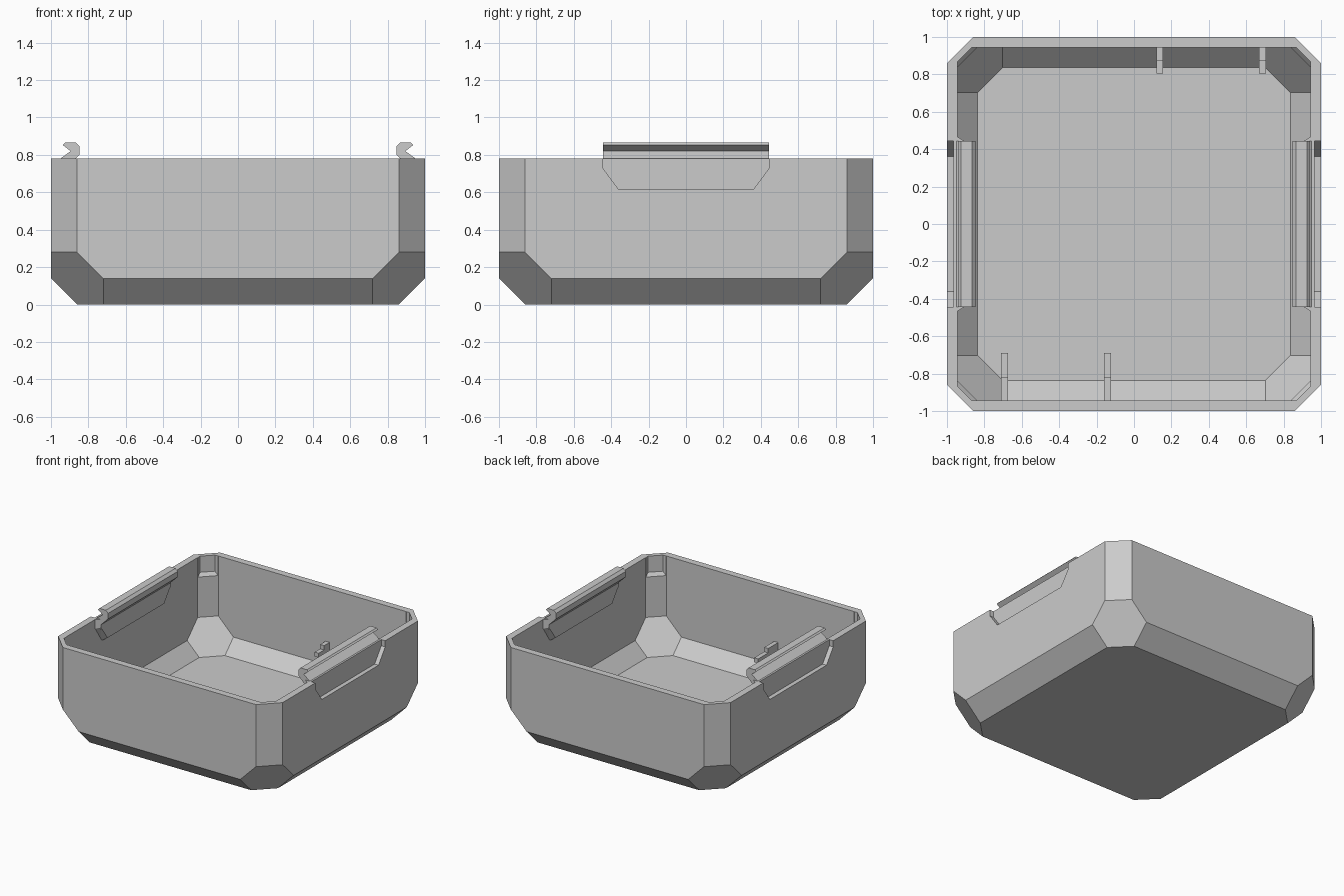
import bpy, bmesh
from mathutils import Vector

if "Cube" in bpy.data.objects:
    bpy.data.objects.remove(bpy.data.objects["Cube"])

grey = bpy.data.materials.new("plain grey")
grey.use_nodes = True
grey.diffuse_color = (0.6, 0.6, 0.6, 1)
grey.node_tree.nodes["Principled BSDF"].inputs["Base Color"].default_value = (0.6, 0.6, 0.6, 1)


def finish(bm, name):
    bmesh.ops.recalc_face_normals(bm, faces=bm.faces[:])
    mesh = bpy.data.meshes.new(name)
    bm.to_mesh(mesh)
    bm.free()
    mesh.materials.append(grey)
    obj = bpy.data.objects.new(name, mesh)
    bpy.context.scene.collection.objects.link(obj)
    return obj


def hull(name, points):
    """Convex solid around the points, with flat areas merged."""
    bm = bmesh.new()
    for p in points:
        bm.verts.new(p)
    bmesh.ops.convex_hull(bm, input=bm.verts[:])
    bmesh.ops.dissolve_limit(bm, angle_limit=0.01, verts=bm.verts[:], edges=bm.edges[:])
    return finish(bm, name)


def prism(name, outline, axis, start, end):
    """Extrude an outline along x or y."""
    bm = bmesh.new()
    place = (lambda u, v: (start, u, v)) if axis == "x" else (lambda u, v: (u, start, v))
    face = bm.faces.new([bm.verts.new(place(u, v)) for u, v in outline])
    new = bmesh.ops.extrude_face_region(bm, geom=[face])["geom"]
    step = Vector((end - start, 0, 0) if axis == "x" else (0, end - start, 0))
    bmesh.ops.translate(bm, vec=step, verts=[g for g in new if isinstance(g, bmesh.types.BMVert)])
    return finish(bm, name)


def corners(points):
    """Repeat points over the four corners and across the diagonals."""
    return [(sx * a, sy * b, z) for x, y, z in points for a, b in ((x, y), (y, x))
            for sx in (-1, 1) for sy in (-1, 1)]


def tub(name, inset, top):
    """Chamfered square solid, every face moved inwards by inset."""
    w, floor = 1 - inset, inset
    upright = 1.86 - inset * 2 ** 0.5
    lower = 0.86 - inset * 2 ** 0.5
    corner = 1.58 - inset * 3 ** 0.5
    zb = w - lower
    xf = lower + floor
    return hull(name, corners([(w, upright - w, top), (w, upright - w, upright - corner),
                               (w, corner - w + zb, zb), (xf, corner + floor - xf, floor)]))


def cut(target, cutter):
    mod = target.modifiers.new("cut", "BOOLEAN")
    mod.operation = "DIFFERENCE"
    mod.solver = "EXACT"
    mod.object = cutter
    bpy.context.view_layer.update()
    graph = bpy.context.evaluated_depsgraph_get()
    mesh = bpy.data.meshes.new_from_object(target.evaluated_get(graph))
    target.modifiers.clear()
    target.data = mesh
    bpy.data.objects.remove(cutter)


# Hollow tray
RIM = 0.78
tray = tub("tray", 0, RIM)
cut(tray, tub("cavity", 0.055, RIM + 0.2))

# Shallow relief at the top of the inside corners, with a sloping ledge
w = 0.944
cut(tray, hull("corner_relief", corners([(w, 1.78 - w, 0.62), (w, 1.81 - w, 0.65),
                                         (w, 1.81 - w, RIM + 0.1)])))

# Grip recess outside, thickened wall inside and snap rail on each side
grip = [(-0.445, 0.85), (-0.445, 0.73), (-0.36, 0.615), (0.36, 0.615), (0.445, 0.73), (0.445, 0.85)]
rail = [(0.95, 0.70), (0.95, 0.78), (0.895, 0.82), (0.937, 0.853), (0.925, 0.865), (0.867, 0.865),
        (0.847, 0.845), (0.847, 0.80), (0.865, 0.782), (0.91, 0.737), (0.91, 0.70)]
for side, s in (("left", 1), ("right", -1)):
    cut(tray, prism("grip_cutter", grip, "x", s * 0.965, s * 1.1))
    boss = []
    for x, grow in ((0.95, 0.025), (0.91, 0)):
        boss += [(s * x, sy * (y + grow), z) for sy in (-1, 1)
                 for y, z in ((0.445, RIM - 0.001), (0.445, 0.715 - grow / 2), (0.36, 0.60 - grow))]
    hull(side + "_wall_pad", boss)
    prism(side + "_snap_rail", [(s * x, z) for x, z in rail], "y", -0.443, 0.443)

# Stepped board supports on the front and back walls
for end, s, tip, places in (("front", -1, 0.69, (-0.692, -0.142)), ("back", 1, 0.805, (0.137, 0.687))):
    mid = (tip + 0.945) / 2
    step = [(tip, 0.28), (tip, 0.315), (mid, 0.315), (mid, 0.35), (0.95, 0.35), (0.95, 0.28)]
    for i, x in enumerate(places):
        prism(f"{end}_support_{i + 1}", [(s * y, z) for y, z in step], "x", x - 0.018, x + 0.018)
